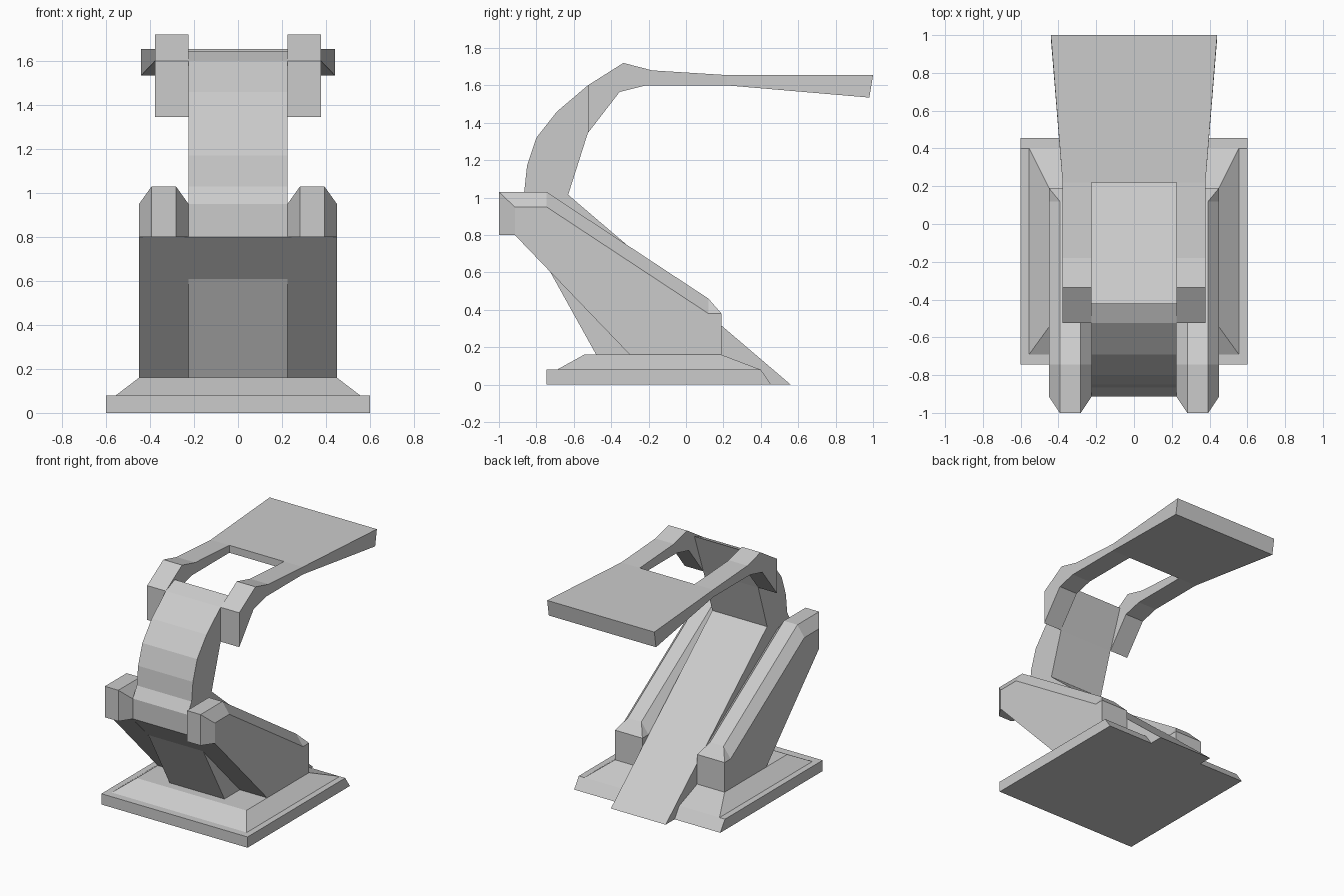
import bpy, bmesh

if "Cube" in bpy.data.objects:
    bpy.data.objects.remove(bpy.data.objects["Cube"])


def loft(name, rings, mirror=False):
    """Skin a list of equal-length rings and cap both ends."""
    bm = bmesh.new()
    vs = [[bm.verts.new(p) for p in r] for r in rings]
    n = len(rings[0])
    for a, b in zip(vs, vs[1:]):
        for i in range(n):
            j = (i + 1) % n
            bm.faces.new((a[i], a[j], b[j], b[i]))
    bm.faces.new(vs[0][::-1])
    bm.faces.new(vs[-1])
    bmesh.ops.remove_doubles(bm, verts=bm.verts[:], dist=1e-4)
    bmesh.ops.recalc_face_normals(bm, faces=bm.faces[:])
    me = bpy.data.meshes.new(name)
    bm.to_mesh(me)
    bm.free()
    ob = bpy.data.objects.new(name, me)
    bpy.context.collection.objects.link(ob)
    if mirror:
        ob.modifiers.new("Mirror", 'MIRROR').use_mirror_merge = False
    return ob


def at_x(x, profile):
    return [(x, y, z) for y, z in profile]


def rect(x, y0, y1, z):
    return [(-x, y0, z), (x, y0, z), (x, y1, z), (-x, y1, z)]


# Stepped base plate with sloping upper edge
loft("base_plate", [
    rect(0.60, -0.745, 0.455, 0.0),
    rect(0.60, -0.745, 0.40, 0.08),
    rect(0.555, -0.69, 0.40, 0.08),
    rect(0.45, -0.545, 0.19, 0.16)])

# Central spine: rear ramp, curved neck and front brace in one profile
spine = [(0.56, 0), (-0.63, 1.015), (-0.525, 1.345), (-0.42, 1.645),
         (-0.525, 1.60), (-0.69, 1.46), (-0.80, 1.32), (-0.85, 1.17),
         (-0.865, 1.03), (-0.912, 0.95), (-0.912, 0.80), (-0.73, 0.61),
         (-0.48, 0.16), (-0.48, 0)]
loft("curved_spine", [at_x(-0.225, spine), at_x(0.225, spine)])

# Chamfered side rails: wide profile, and ridge profile with x inset per point
wide = [(-0.915, 0.80), (-0.915, 0.80), (-0.915, 0.95), (-0.745, 0.95),
        (0.12, 0.38), (0.19, 0.38), (0.19, 0.16), (-0.30, 0.16)]
ridge = wide[:1] + [(-1, 0.80), (-1, 1.03), (-0.745, 1.03), (0.12, 0.46)] + wide[5:]
inset = [0] + [0.057] * 4 + [0] * 3
loft("side_rail", [
    at_x(0.225, wide),
    [(0.225 + d, y, z) for d, (y, z) in zip(inset, ridge)],
    [(0.45 - d, y, z) for d, (y, z) in zip(inset, ridge)],
    at_x(0.45, wide)], mirror=True)

# Bent brackets either side of the neck
bracket = [(-0.525, 1.345), (-0.525, 1.60), (-0.335, 1.72), (-0.18, 1.68),
           (0.22, 1.655), (0.22, 1.60), (-0.215, 1.60), (-0.355, 1.565)]
loft("tray_bracket", [at_x(0.225, bracket), at_x(0.378, bracket)], mirror=True)


# Flared tray
def tray_end(x, top, low):
    return [(-x, *top), (x, *top), (x, *low), (-x, *low)]


loft("tray", [
    tray_end(0.378, (0.22, 1.655), (0.22, 1.60)),
    tray_end(0.44, (1.0, 1.655), (0.98, 1.535))])
